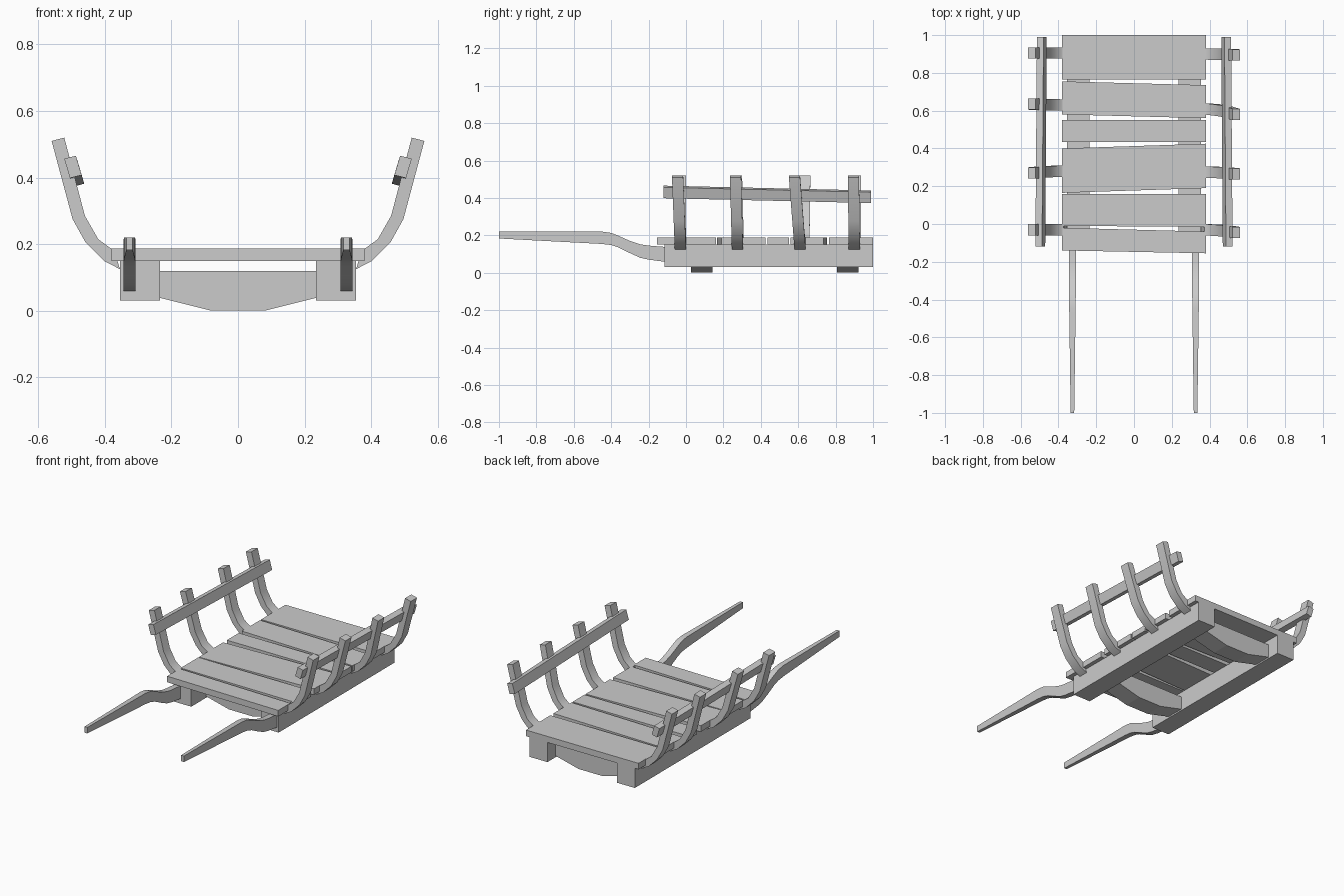
import bpy
import bmesh
from math import radians
from mathutils import Vector

cube = bpy.data.objects.get("Cube")
if cube:
    bpy.data.objects.remove(cube, do_unlink=True)

wood = bpy.data.materials.new("grey_wood")
wood.use_nodes = True
GREY = (0.6, 0.6, 0.6, 1)
wood.diffuse_color = GREY
wood.node_tree.nodes["Principled BSDF"].inputs["Base Color"].default_value = GREY


def loft(name, rings, smooth=False):
    """Skin a closed solid through rings of equal point count."""
    bm = bmesh.new()
    loops = [[bm.verts.new(p) for p in ring] for ring in rings]
    n = len(loops[0])
    for a, b in zip(loops, loops[1:]):
        for i in range(n):
            j = (i + 1) % n
            bm.faces.new((a[i], a[j], b[j], b[i]))
    bm.faces.new(loops[0])
    bm.faces.new(loops[-1])
    bmesh.ops.recalc_face_normals(bm, faces=bm.faces)
    mesh = bpy.data.meshes.new(name)
    bm.to_mesh(mesh)
    bm.free()
    mesh.materials.append(wood)
    obj = bpy.data.objects.new(name, mesh)
    bpy.context.collection.objects.link(obj)
    if smooth:
        bpy.ops.object.select_all(action="DESELECT")
        obj.select_set(True)
        bpy.context.view_layer.objects.active = obj
        bpy.ops.object.shade_smooth_by_angle(angle=radians(35))
    return obj


def rect(x0, x1, y, z0, z1):
    return [(x0, y, z0), (x1, y, z0), (x1, y, z1), (x0, y, z1)]


# Deck planks: front and back edge at the right end, then at the left end
planks = [(-.14, -.02, -.155, -.04), (-.01, .16, -.015, .16),
          (.165, .40, .19, .425), (.435, .55, .435, .55),
          (.58, .755, .56, .735), (.765, 1, .765, 1)]
for i, (a, b, c, d) in enumerate(planks):
    loft(f"deck_plank_{i + 1}",
         [[(x, y0, .15), (x, y1, .15), (x, y1, .187), (x, y0, .187)]
          for x, y0, y1 in ((-.38, a, b), (.38, c, d))])

# Shaped cross bolsters under the deck
half = [(.24, .12), (.24, .04), (.08, 0)]
profile = half + [(-x, z) for x, z in reversed(half)]
for label, y in (("front", .085), ("back", .865)):
    loft(f"{label}_bolster",
         [[(x, y + dy, z) for x, z in profile] for dy in (-.057, .057)])

# Handle stations: y, bottom z, top z, half width
handle = [(-.1, .057, .137, .018), (-.2, .07, .145, .018),
          (-.245, .08, .152, .018), (-.3, .105, .17, .018),
          (-.36, .135, .197, .018), (-.4, .148, .213, .0175),
          (-.45, .154, .22, .017), (-1, .183, .22, .0095)]
# Rib stations: outer (x, z), inner (x, z)
rib = [((.355, .125), (.373, .185)), ((.402, .149), (.385, .189)),
       ((.458, .205), (.42, .215)), ((.497, .275), (.46, .285)),
       ((.56, .51), (.522, .52))]
# Rib positions along the sledge: y at the foot, y at the tip
rib_ys = {"left": [(-.03, -.045), (.275, .265), (.61, .58), (.9, .895)],
          "right": [(-.03, -.03), (.28, .27), (.63, .635), (.905, .905)]}

for side, s in (("left", 1), ("right", -1)):
    loft(f"{side}_runner", [rect(s * .235, s * .355, y, .03, .15) for y in (-.115, 1)])
    loft(f"{side}_handle",
         [rect(s * .326 - w, s * .326 + w, y, z0, z1) for y, z0, z1, w in handle], True)

    # Curved ribs, sheared between foot and tip
    for i, (foot, tip) in enumerate(rib_ys[side]):
        rings = []
        for outer, inner in rib:
            t = (outer[1] - rib[0][0][1]) / (rib[-1][0][1] - rib[0][0][1])
            y = foot + (tip - foot) * t
            (xo, zo), (xi, zi) = outer, inner
            rings.append([(s * xo, y - .03, zo), (s * xo, y + .03, zo),
                          (s * xi, y + .03, zi), (s * xi, y - .03, zi)])
        loft(f"{side}_rib_{i + 1}", rings, True)

    # Long side rail leaning with the ribs and sloping to the back
    u, v = Vector((.0175, 0, -.0045)), Vector((.0085, 0, .029))
    rings = []
    for c in (Vector((.496, -.12, .432)), Vector((.488, .99, .406))):
        ring = [c - u - v, c + u - v, c + u + v, c - u + v]
        rings.append([(s * p.x, p.y, p.z) for p in ring])
    loft(f"{side}_side_rail", rings)
